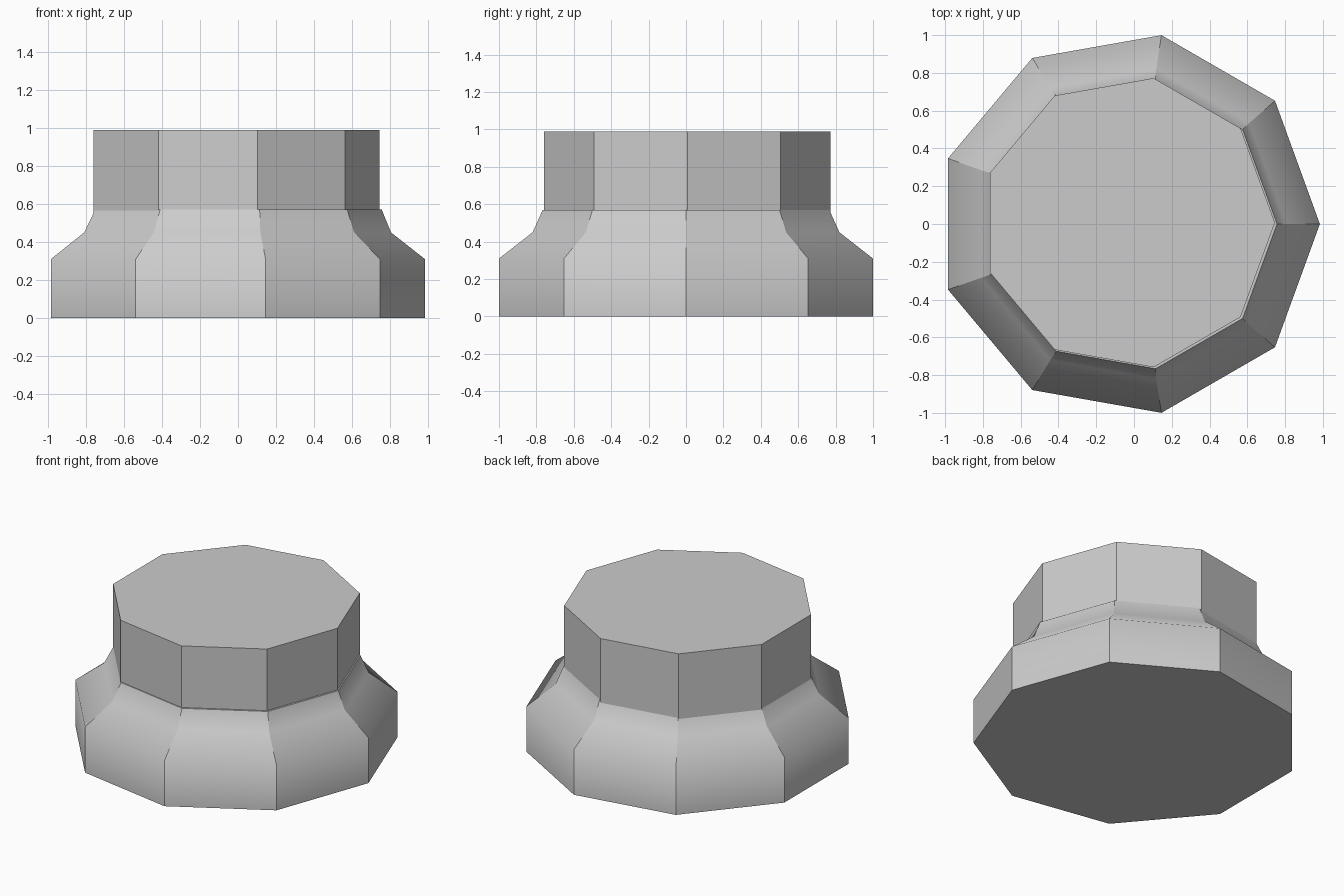
import bpy, bmesh
from math import cos, sin, pi

if "Cube" in bpy.data.objects:
    bpy.data.objects.remove(bpy.data.objects["Cube"])

SIDES = 9


def nonagon_stack(name, rings, smooth):
    """Loft nine-sided rings given as (radius, z, centre x, centre y) and cap both ends."""
    bm = bmesh.new()
    loops = [[bm.verts.new((cx + r * cos(2 * pi * i / SIDES),
                            cy + r * sin(2 * pi * i / SIDES), z)) for i in range(SIDES)]
             for r, z, cx, cy in rings]
    for low, high in zip(loops, loops[1:]):
        for i in range(SIDES):
            j = (i + 1) % SIDES
            face = bm.faces.new((low[i], low[j], high[j], high[i]))
            face.smooth = smooth
        # corner edges stay crisp, the profile runs smoothly up each side
        for a, b in zip(low, high):
            bm.edges.get((a, b)).smooth = False
    bm.faces.new(loops[0][::-1])
    bm.faces.new(loops[-1])
    for ring in (loops[0], loops[-1]):
        for i in range(SIDES):
            bm.edges.get((ring[i], ring[(i + 1) % SIDES])).smooth = False
    mesh = bpy.data.meshes.new(name)
    bm.to_mesh(mesh)
    bm.free()
    obj = bpy.data.objects.new(name, mesh)
    bpy.context.collection.objects.link(obj)
    return obj


# Flared base with a smooth shoulder
nonagon_stack("flared_base", [
    (1.015, 0.0, -0.031, 0.0),
    (1.015, 0.31, -0.031, 0.0),
    (0.833, 0.45, -0.027, 0.0),
    (0.778, 0.57, -0.021, 0.0),
], smooth=True)

# Straight upper drum, very slightly off the base's axis
nonagon_stack("upper_drum", [
    (0.777, 0.5, -0.031, 0.007),
    (0.777, 0.99, -0.031, 0.007),
], smooth=False)
